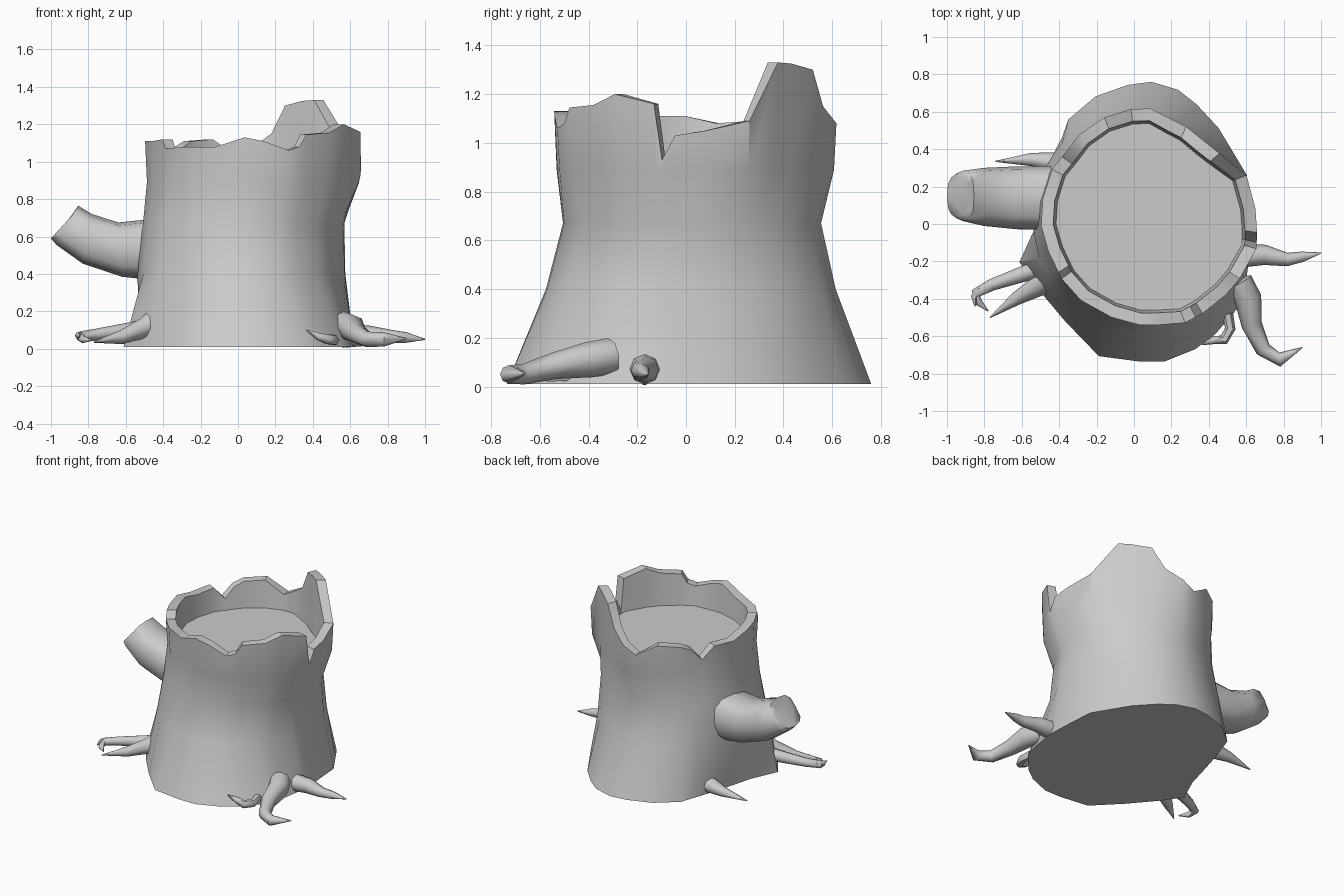
import bpy, bmesh
from math import radians, sin, cos, pi
from mathutils import Vector


def finish(bm, name, angle=35):
    bmesh.ops.recalc_face_normals(bm, faces=bm.faces)
    me = bpy.data.meshes.new(name)
    bm.to_mesh(me)
    bm.free()
    ob = bpy.data.objects.new(name, me)
    bpy.context.scene.collection.objects.link(ob)
    bpy.ops.object.select_all(action='DESELECT')
    ob.select_set(True)
    bpy.context.view_layer.objects.active = ob
    bpy.ops.object.shade_smooth_by_angle(angle=radians(angle))
    return ob


def loft(bm, rings):
    rows = [[bm.verts.new(p) for p in ring] for ring in rings]
    n = len(rows[0])
    for a, b in zip(rows, rows[1:]):
        for i in range(n):
            j = (i + 1) % n
            bm.faces.new((a[i], a[j], b[j], b[i]))
    bm.faces.new(rows[0])
    bm.faces.new(rows[-1])


# Trunk: ragged rim as (angle, height)
rim = [(4, 1.05), (22, 1.09), (40, 1.33), (50, 1.325), (65, 1.30), (75, 1.15),
       (87, 1.08), (97, 1.03), (112, 1.12), (128, 1.11), (136, 1.08), (144, 1.0),
       (153, 1.09), (170, 1.08), (185, 1.11), (200, 1.11), (213, 1.12), (217, 1.07),
       (233, 1.08), (252, 1.08), (268, 1.13), (278, 1.11), (291, 1.06), (297, 1.08),
       (301, 1.145), (316, 1.155), (327, 1.20), (344, 1.16), (347, 0.93), (352, 1.03)]

# Plan outlines of the base and the rim, seen from above
base = [(0.62, 0), (0.61, 0.25), (0.43, 0.55), (0.26, 0.71), (0.06, 0.77), (-0.15, 0.71),
        (-0.33, 0.62), (-0.42, 0.36), (-0.47, 0.2), (-0.52, 0), (-0.62, -0.22),
        (-0.36, -0.53), (-0.16, -0.735), (0.24, -0.735), (0.54, -0.51), (0.63, -0.2)]
lip = [(0.66, 0.03), (0.615, 0.25), (0.28, 0.52), (0.06, 0.63), (-0.13, 0.59), (-0.29, 0.48),
       (-0.44, 0.29), (-0.505, 0.08), (-0.49, -0.08), (-0.36, -0.35), (-0.19, -0.48),
       (0.05, -0.545), (0.27, -0.53), (0.42, -0.45), (0.55, -0.32), (0.655, -0.13)]
centre = Vector((0.055, 0.04))


def on_outline(deg, outline, inset=0.0):
    # Where a ray from the trunk centre meets the outline
    d = Vector((cos(radians(deg)), sin(radians(deg))))
    for i, p in enumerate(outline):
        a, e = Vector(p) - centre, Vector(outline[(i + 1) % len(outline)]) - Vector(p)
        den = d.cross(e)
        if abs(den) < 1e-9:
            continue
        t, s = a.cross(e) / den, a.cross(d) / den
        if t > 0 and -1e-6 <= s <= 1 + 1e-6:
            return centre + d * (t - inset)


def oval(deg, x0, x1, y0, y1, z):
    a = radians(deg)
    return ((x0 + x1) / 2 + (x1 - x0) / 2 * cos(a), (y0 + y1) / 2 + (y1 - y0) / 2 * sin(a), z)


degs = [d for d, _ in rim]
rings = [[(*on_outline(d, base), 0.01) for d in degs],
         [oval(d, -0.54, 0.575, -0.575, 0.615, 0.4) for d in degs],
         [oval(d, -0.51, 0.57, -0.505, 0.555, 0.67) for d in degs],
         [(*on_outline(d, lip, 0.01), 0.89) for d in degs],
         [(*on_outline(d, lip), z) for d, z in rim],
         [(*on_outline(d, lip, 0.065), z) for d, z in rim],
         [(*on_outline(d, lip, 0.08), 0.92) for d in degs]]
bm = bmesh.new()
loft(bm, rings)
finish(bm, "trunk")

# Cut side branch: (top x, top z, bottom x, bottom z, centre y, half width)
sections = [(-0.40, 0.70, -0.40, 0.36, 0.14, 0.17), (-0.64, 0.675, -0.62, 0.385, 0.14, 0.168),
            (-0.78, 0.72, -0.83, 0.455, 0.145, 0.155), (-0.855, 0.765, -0.97, 0.555, 0.15, 0.135),
            (-0.885, 0.715, -1.0, 0.59, 0.15, 0.11)]


def squash(v):
    return abs(v) ** 0.75 * (1 if v > 0 else -1)


rings = []
for tx, tz, bx, bz, cy, hw in sections:
    ring = []
    for k in range(12):
        a = 2 * pi * k / 12
        f = (1 + squash(sin(a))) / 2
        ring.append((bx + (tx - bx) * f, cy + hw * squash(cos(a)), bz + (tz - bz) * f))
    rings.append(ring)
bm = bmesh.new()
loft(bm, rings)
finish(bm, "side_branch", 60)


# Roots: tapering tubes through (x, y, z, radius)
def root(name, path, sides=8):
    pts = [Vector(p[:3]) for p in path]
    rings = []
    for i, p in enumerate(pts):
        t = (pts[min(i + 1, len(pts) - 1)] - pts[max(i - 1, 0)]).normalized()
        side = t.cross(Vector((0, 0, 1))).normalized()
        up = side.cross(t)
        r = path[i][3]
        rings.append([p + side * r * cos(2 * pi * k / sides) + up * r * sin(2 * pi * k / sides)
                      for k in range(sides)])
    bm = bmesh.new()
    loft(bm, rings)
    finish(bm, name, 60)


root("left_root_forked", [(-0.48, -0.23, 0.11, 0.05), (-0.60, -0.27, 0.095, 0.042),
                          (-0.76, -0.325, 0.075, 0.032), (-0.845, -0.37, 0.065, 0.028),
                          (-0.83, -0.42, 0.05, 0.02), (-0.78, -0.465, 0.045, 0.003)])
root("left_root_fork_tip", [(-0.82, -0.35, 0.07, 0.025), (-0.855, -0.39, 0.07, 0.018),
                            (-0.85, -0.44, 0.065, 0.003)], 6)
root("left_root_straight", [(-0.41, -0.27, 0.20, 0.05), (-0.50, -0.325, 0.11, 0.058),
                            (-0.63, -0.40, 0.06, 0.036), (-0.77, -0.5, 0.035, 0.003)])
root("right_root_long", [(0.56, -0.31, 0.125, 0.075), (0.61, -0.40, 0.11, 0.073),
                         (0.63, -0.54, 0.085, 0.055), (0.69, -0.67, 0.05, 0.042),
                         (0.78, -0.725, 0.05, 0.038), (0.90, -0.66, 0.055, 0.003)])
root("right_root_side", [(0.56, -0.17, 0.07, 0.065), (0.70, -0.165, 0.07, 0.054),
                         (0.82, -0.19, 0.065, 0.036), (0.90, -0.175, 0.06, 0.028),
                         (1.0, -0.155, 0.05, 0.003)])
root("front_root_small", [(0.50, -0.48, 0.05, 0.03), (0.515, -0.56, 0.045, 0.028),
                          (0.48, -0.62, 0.05, 0.028), (0.43, -0.62, 0.065, 0.022),
                          (0.365, -0.645, 0.10, 0.003)], 6)
root("back_left_root", [(-0.38, 0.32, 0.075, 0.065), (-0.55, 0.345, 0.055, 0.035),
                        (-0.74, 0.335, 0.035, 0.003)])
